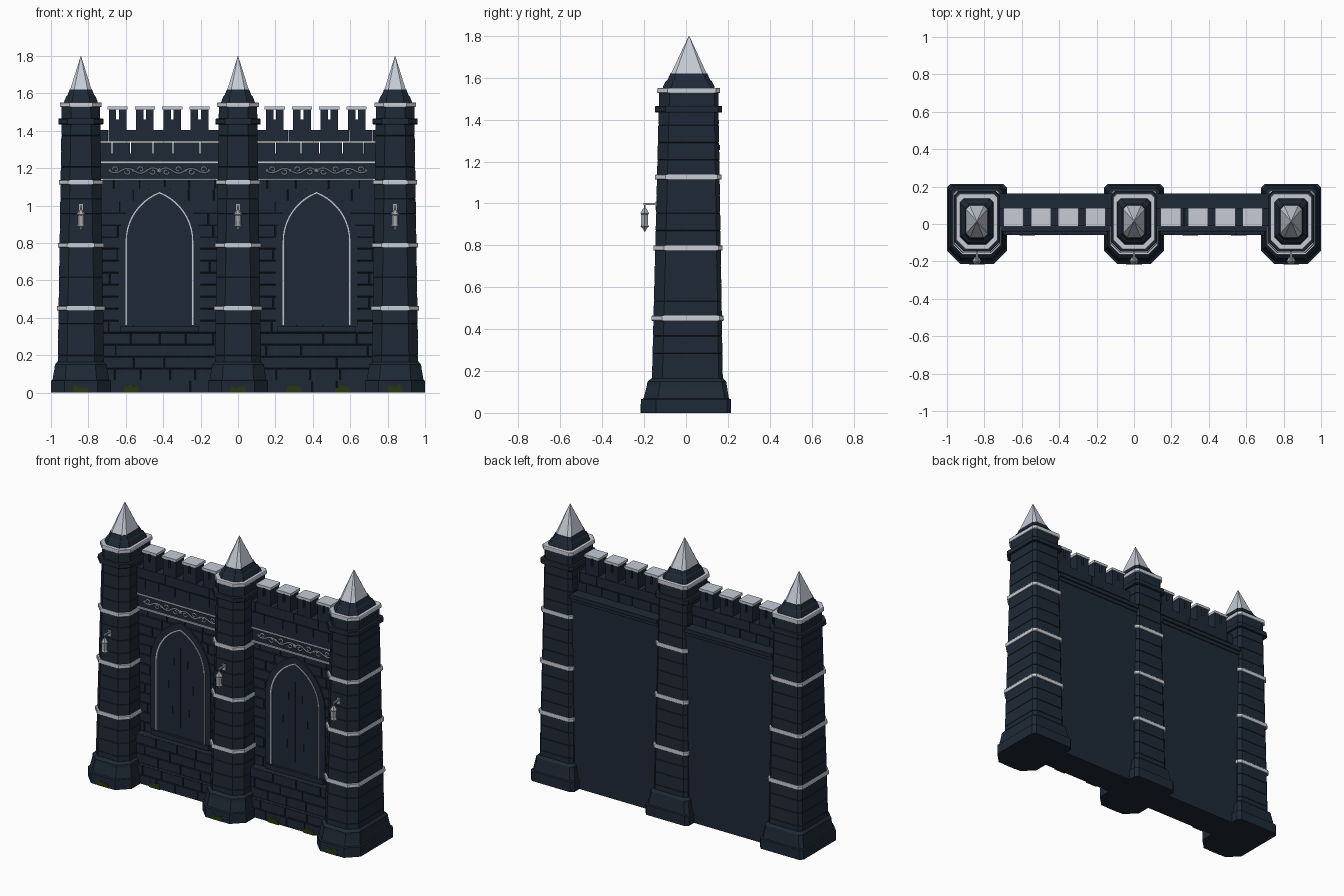
import bpy, bmesh, math, random
from mathutils import Vector

if "Cube" in bpy.data.objects:
    bpy.data.objects.remove(bpy.data.objects["Cube"])

random.seed(4)


def material(name, r, g, b):
    m = bpy.data.materials.new(name)
    m.diffuse_color = (r, g, b, 1)
    m.use_nodes = True
    m.node_tree.nodes["Principled BSDF"].inputs["Base Color"].default_value = m.diffuse_color
    return m


STONE = material("dark slate stone", 0.013, 0.022, 0.037)
SILVER = material("pale silver", 0.56, 0.6, 0.67)
IRON = material("grey metal", 0.38, 0.4, 0.43)
MOSS = material("dark moss", 0.02, 0.042, 0.004)


def make(name, bm, mat):
    bmesh.ops.recalc_face_normals(bm, faces=bm.faces[:])
    me = bpy.data.meshes.new(name)
    bm.to_mesh(me)
    bm.free()
    me.materials.append(mat)
    ob = bpy.data.objects.new(name, me)
    bpy.context.collection.objects.link(ob)
    return ob


def loft(name, rings, mat):
    """Closed rings of equal length, capped at both ends."""
    bm = bmesh.new()
    vs = [[bm.verts.new(p) for p in ring] for ring in rings]
    n = len(rings[0])
    for a, b in zip(vs, vs[1:]):
        for i in range(n):
            bm.faces.new((a[i], a[(i + 1) % n], b[(i + 1) % n], b[i]))
    bm.faces.new(vs[0][::-1])
    bm.faces.new(vs[-1])
    return make(name, bm, mat)


def boxes(name, items, mat, inset=0.0):
    """Many boxes in one object: (x0, x1, y0, y1, z0, z1); inset narrows the front."""
    bm = bmesh.new()
    for x0, x1, y0, y1, z0, z1 in items:
        for v in bmesh.ops.create_cube(bm, size=1)["verts"]:
            k = inset if v.co.y < 0 else 0
            v.co = (x0 + k if v.co.x < 0 else x1 - k, y0 if v.co.y < 0 else y1,
                    z0 + k if v.co.z < 0 else z1 - k)
    return make(name, bm, mat)


def tubes(name, paths, radius, mat):
    """Four-sided tubes along point paths."""
    cu = bpy.data.curves.new(name, "CURVE")
    cu.dimensions = "3D"
    cu.bevel_depth = radius
    cu.bevel_resolution = 0
    cu.use_fill_caps = True
    for path in paths:
        sp = cu.splines.new("POLY")
        sp.points.add(len(path) - 1)
        for p, co in zip(sp.points, path):
            p.co = (*co, 1)
    tmp = bpy.data.objects.new(name + "_path", cu)
    bpy.context.collection.objects.link(tmp)
    me = bpy.data.meshes.new_from_object(tmp.evaluated_get(bpy.context.evaluated_depsgraph_get()))
    bpy.data.objects.remove(tmp)
    me.materials.clear()
    me.materials.append(mat)
    ob = bpy.data.objects.new(name, me)
    bpy.context.collection.objects.link(ob)


# ---- tower cross-section: wide chamfers in front, small ones behind
def section(cx, z, hx, yf, yb, cf=0.05, cb=0.02):
    pts = [(-hx + cf, yf), (hx - cf, yf), (hx, yf + cf), (hx, yb - cb),
           (hx - cb, yb), (-hx + cb, yb), (-hx, yb - cb), (-hx, yf + cf)]
    return [(cx + x, y, z) for x, y in pts]


def shaft(cx, z, out=0.0):
    t = (z - 0.15) / 1.4
    return section(cx, z, 0.124 - 0.022 * t + out, -0.163 + 0.035 * t - out, 0.176 - 0.022 * t + out)


def band(name, cx, z, half, out, mat):
    loft(name, [shaft(cx, z - half, out - 0.002), shaft(cx, z - half * 0.75, out),
                shaft(cx, z + half * 0.75, out), shaft(cx, z + half, out - 0.002)], mat)


def tower(cx):
    # stepped foot
    loft("tower_base", [section(cx, z, hx, yf, yb, cf) for z, hx, yf, yb, cf in (
        (0, 0.16, -0.215, 0.215, 0.072), (0.065, 0.16, -0.215, 0.215, 0.072),
        (0.068, 0.152, -0.203, 0.205, 0.068), (0.13, 0.141, -0.187, 0.195, 0.062),
        (0.15, 0.139, -0.184, 0.192, 0.06), (0.165, 0.125, -0.165, 0.178, 0.05))], STONE)
    # stone courses with narrow grooves
    rings = [shaft(cx, 0.14)]
    for k in range(17):
        z0, z1 = max(0.15, 0.115 + 0.084 * k), min(1.535, 0.115 + 0.084 * (k + 1))
        rings += [shaft(cx, z0 + 0.001, -0.003), shaft(cx, z0 + 0.002),
                  shaft(cx, z1 - 0.002), shaft(cx, z1 - 0.001, -0.003)]
    loft("tower_shaft", rings, STONE)
    for z in (0.452, 0.788, 1.126, 1.54):
        band("silver_ring", cx, z, 0.0125, 0.009, SILVER)
    band("stone_collar", cx, 1.45, 0.015, 0.017, STONE)
    # stepped cap and spire
    loft("tower_cap", [section(cx, z, hx, yf, yb, c) for z, hx, yf, yb, c in (
        (1.54, 0.091, -0.113, 0.138, 0.042), (1.558, 0.089, -0.11, 0.136, 0.042),
        (1.585, 0.078, -0.096, 0.123, 0.035), (1.59, 0.072, -0.088, 0.115, 0.032),
        (1.62, 0.06, -0.075, 0.102, 0.025))], STONE)
    loft("spire", [section(cx, 1.615, 0.059, -0.074, 0.101, 0.022),
                   section(cx, 1.8, 0.001, 0.013, 0.016, 0.0003, 0.0003)], SILVER)
    # hanging lantern on a bracket
    prof = ((0.003, 0.866), (0.01, 0.88), (0.023, 0.892), (0.018, 0.9), (0.019, 0.948),
            (0.024, 0.953), (0.012, 0.972), (0.005, 0.979), (0.004, 1.0))
    loft("lantern", [[(cx + r * math.cos(i * math.pi / 3), -0.197 + r * math.sin(i * math.pi / 3), z)
                      for i in range(6)] for r, z in prof], IRON)
    boxes("lantern_bars", [(cx + a - 0.002, cx + a + 0.002, -0.216, -0.211, 0.893, 0.952)
                           for a in (-0.009, 0.009)], SILVER)
    boxes("lantern_bracket", [(cx - 0.005, cx + 0.005, -0.204, -0.13, 0.993, 1.002),
                              (cx - 0.01, cx + 0.01, -0.146, -0.135, 0.97, 1.01)], IRON)


def arch(cx, y, o):
    """Pointed arch outline, offset outward by o."""
    w, c, z0, zs = 0.175 + o, 0.1, 0.36, 0.81
    r = w + c
    top = math.acos(c / r)
    right = [(r * math.cos(top * i / 10) - c, zs + r * math.sin(top * i / 10)) for i in range(11)]
    pts = [(w, z0)] + right + [(-x, z) for x, z in right[-2::-1]] + [(-w, z0)]
    return [(cx + x, y, z) for x, z in pts]


def arch_strip(name, cx, o0, o1, y0, y1, mat):
    """Raised frame between two arch offsets, open at the sill."""
    bm = bmesh.new()
    rows = [[bm.verts.new(p) for p in arch(cx, y, o)] for y, o in
            ((y1, o0), (y0, o0), (y0, o1), (y1, o1))]
    for a, b in zip(rows, rows[1:] + rows[:1]):
        for i in range(len(a) - 1):
            bm.faces.new((a[i], a[i + 1], b[i + 1], b[i]))
    bm.faces.new([r[0] for r in rows])
    bm.faces.new([r[-1] for r in rows])
    make(name, bm, mat)


def brick_row(x0, x1, y0, y1, z0, z1, length, gap, shift):
    out, x = [], x0 - shift * length
    while x < x1 - 0.01:
        nx = x + length * random.uniform(0.8, 1.2)
        a, b = max(x, x0), min(nx, x1)
        if b - a > 0.01:
            out.append((a + gap / 2, b - gap / 2, y0, y1, z0, z1))
        x = nx
    return out


def bay(cx):
    l, r = cx - 0.32, cx + 0.32
    # core and stepped plinth
    boxes("wall_core", [(l, r, 0.012, 0.145, 0, 1.24), (l, r, -0.034, 0.03, 0, 0.32),
                        (l, r, -0.051, 0.03, 0, 0.128),
                        (cx - 0.21, cx + 0.21, -0.012, 0.03, 0.325, 0.357)], STONE)
    bricks = []
    for k in range(18):
        z = 0.002 + 0.064 * k
        y = -0.058 if k < 2 else -0.041 if k < 5 else 0.004
        bricks += brick_row(l, r, y, y + 0.01, z, z + 0.062, 0.16, 0.002, 0.5 * (k % 2))
    boxes("wall_bricks", bricks, STONE, 0.0025)
    # blind arch with silver trim
    loft("arch_panel", [arch(cx, 0.02, 0), arch(cx, 0.001, 0)], STONE)
    arch_strip("arch_surround", cx, 0.006, 0.045, -0.004, 0.02, STONE)
    arch_strip("arch_trim", cx, -0.003, 0.006, -0.008, 0.02, SILVER)
    boxes("panel_tracery", [(cx - 0.002, cx + 0.002, -0.004, 0.01, 0.42, 0.95)]
          + [(cx + s * x - 0.002, cx + s * x + 0.002, -0.004, 0.01, z, z + 0.05)
             for s in (-1, 1) for x, z in ((0.06, 0.5), (0.09, 0.66), (0.05, 0.82))], STONE)
    # frieze, ledges and silver lines
    boxes("frieze", [(l, r, -0.002, 0.145, 1.142, 1.23), (l, r, -0.009, 0.152, 1.232, 1.255),
                     (l, r, -0.009, 0.162, 1.255, 1.28)], STONE)
    boxes("frieze_lines", [(l, r, -0.013, 0.02, z, z + 0.01) for z in (1.136, 1.226)], SILVER)
    # scrolling vine
    vines = []
    for s in (-1, 1):
        vines.append([(cx + s * 0.0068 * i, -0.005, 1.187 + 0.014 * math.sin(i * math.pi / 10) *
                       (1 if i < 20 else 0.8)) for i in range(40)])
        for j, xo in enumerate((0.035, 0.1, 0.17, 0.235)):
            d = 1 if j % 2 else -1
            vines.append([(cx + s * (xo + (0.017 - 0.0011 * i) * math.cos(i * 0.6)), -0.005,
                           1.187 + d * 0.006 + d * (0.017 - 0.0011 * i) * math.sin(i * 0.6))
                          for i in range(10)])
    tubes("frieze_vine", vines, 0.0042, SILVER)
    bm = bmesh.new()
    for xo in (-0.265, -0.14, 0, 0.14, 0.265):
        vs = bmesh.ops.create_icosphere(bm, subdivisions=1, radius=0.014 if xo == 0 else 0.009)["verts"]
        bmesh.ops.translate(bm, verts=vs, vec=Vector((cx + xo, -0.004, 1.187)))
    make("frieze_buds", bm, SILVER)
    # parapet courses with open joints, then battlements
    boxes("parapet", brick_row(l, r, -0.01, 0.085, 1.28, 1.337, 0.12, 0.005, 0.3)
          + brick_row(l, r, -0.01, 0.085, 1.342, 1.405, 0.15, 0.002, 0.7), STONE)
    merlons, caps = [], []
    for k in range(4):
        m = cx - 0.005 + (k - 1.5) * 0.146
        merlons += [(m - 0.047, m + 0.047, -0.007, 0.08, 1.405, 1.46),
                    (m - 0.047, m - 0.007, -0.007, 0.08, 1.46, 1.517),
                    (m + 0.007, m + 0.047, -0.007, 0.08, 1.46, 1.517)]
        caps.append((m - 0.054, m + 0.054, -0.013, 0.085, 1.515, 1.531))
    boxes("battlements", merlons, STONE)
    boxes("battlement_caps", caps, SILVER)


def moss(cx, y):
    top = [(cx + 0.035 - 0.01 * i, random.uniform(0.022, 0.045)) for i in range(8)]
    pts = [(cx - 0.042, 0), (cx + 0.042, 0)] + top
    loft("moss_patch", [[(x, yy, z) for x, z in pts] for yy in (y + 0.004, y)], MOSS)


for x in (-0.84, 0, 0.84):
    tower(x)
    moss(x, -0.217)
for x in (-0.42, 0.42):
    bay(x)
for x in (-0.57, 0.3, 0.56):
    moss(x, -0.061)
